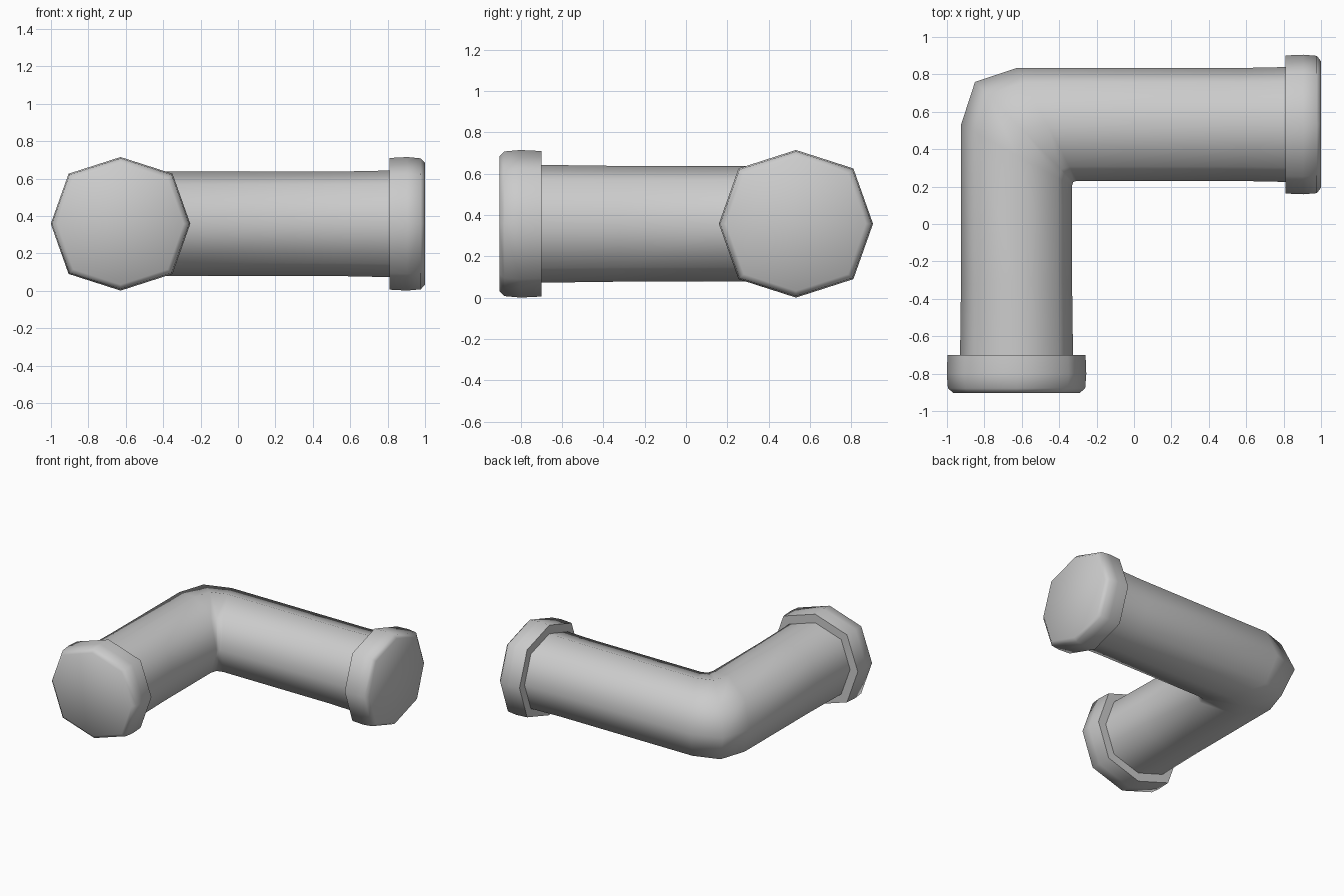
import bpy, bmesh, math

if "Cube" in bpy.data.objects:
    bpy.data.objects.remove(bpy.data.objects["Cube"])

ZC = 0.358
# Slightly swollen octagon with corners at top, bottom and sides
OCT = [(1, 0), (.745, .75), (0, 1), (-.745, .75),
       (-1, 0), (-.745, -.75), (0, -1), (.745, -.75)]


def loft(name, rings, cap_end=False):
    """Each ring: outer xy point, inner xy point, half height."""
    bm = bmesh.new()
    loops = []
    for (ox, oy), (ix, iy), h in rings:
        loops.append([bm.verts.new(((ox + ix) / 2 + u * (ix - ox) / 2,
                                    (oy + iy) / 2 + u * (iy - oy) / 2,
                                    ZC + v * h)) for u, v in OCT])
    for a, b in zip(loops, loops[1:]):
        for k in range(8):
            n = (k + 1) % 8
            bm.faces.new((a[k], a[n], b[n], b[k]))
    if cap_end:
        bm.faces.new(loops[-1])
    bmesh.ops.recalc_face_normals(bm, faces=bm.faces)
    mesh = bpy.data.meshes.new(name)
    bm.to_mesh(mesh)
    bm.free()
    obj = bpy.data.objects.new(name, mesh)
    bpy.context.collection.objects.link(obj)
    bpy.ops.object.select_all(action='DESELECT')
    obj.select_set(True)
    bpy.context.view_layer.objects.active = obj
    bpy.ops.object.shade_smooth_by_angle(angle=math.radians(65))
    return obj


CX, CY = -0.628, 0.532   # centre lines of the front and right legs

# Bent pipe, open where it meets the end collars
loft("elbow_pipe", [
    ((CX - .302, -.70), (CX + .302, -.70), .285),
    ((CX - .297, -.32), (CX + .297, -.32), .28),
    ((-.925, .53), (-.331, .205), .28),
    ((-.85, .76), (-.325, .225), .28),
    ((-.625, .835), (-.305, .231), .28),
    ((.57, CY + .302), (.57, CY - .302), .28),
    ((.81, CY + .307), (.81, CY - .307), .285)])

# Collar profile: depth from the shoulder (0..1), half width, half height
PROFILE = [(0, .302, .285), (0, .369, .352), (.5, .373, .357),
           (.88, .367, .35), (1, .338, .325)]

loft("front_collar", [
    ((CX - w, -.70 - .203 * d), (CX + w, -.70 - .203 * d), h)
    for d, w, h in PROFILE], cap_end=True)

loft("right_collar", [
    ((.81 + .19 * d, CY + w), (.81 + .19 * d, CY - w), h)
    for d, w, h in PROFILE], cap_end=True)
